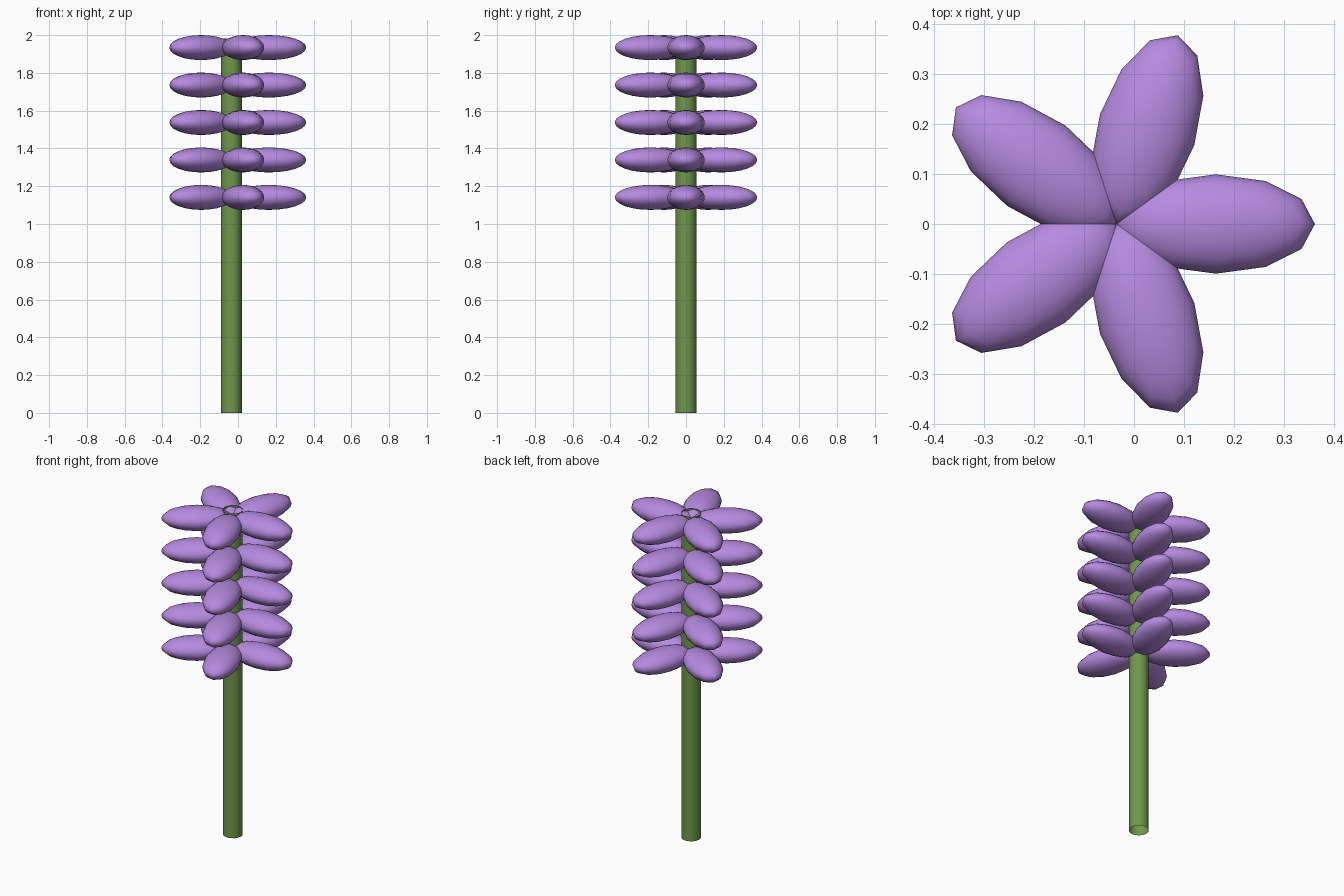
import bpy, bmesh, math
from mathutils import Matrix

if "Cube" in bpy.data.objects:
    bpy.data.objects.remove(bpy.data.objects["Cube"])

CX = -0.035            # stem axis
STEM_R, STEM_H = 0.055, 1.983
LENGTH, WIDTH, THICK = 0.1983, 0.0992, 0.0661   # petal half sizes
TOP, STEP = 1.934, 0.1983


def material(name, rgb):
    m = bpy.data.materials.new(name)
    m.diffuse_color = (*rgb, 1)
    m.use_nodes = True
    m.node_tree.nodes["Principled BSDF"].inputs["Base Color"].default_value = m.diffuse_color
    return m


def finish(bm, name, mat):
    me = bpy.data.meshes.new(name)
    bm.to_mesh(me)
    bm.free()
    me.materials.append(mat)
    for p in me.polygons:
        p.use_smooth = True
    ob = bpy.data.objects.new(name, me)
    bpy.context.collection.objects.link(ob)
    return ob


green = material("stem green", (0.16, 0.31, 0.07))
purple = material("petal purple", (0.47, 0.255, 0.75))

# stem: open tube
bm = bmesh.new()
bmesh.ops.create_cone(bm, cap_ends=False, segments=16, radius1=STEM_R, radius2=STEM_R,
                      depth=STEM_H, matrix=Matrix.Translation((CX, 0, STEM_H / 2)))
finish(bm, "stem", green)

# whorls: five ellipsoid petals meeting on the stem axis
for level in range(5):
    bm = bmesh.new()
    for i in range(5):
        place = (Matrix.Translation((CX, 0, TOP - level * STEP))
                 @ Matrix.Rotation(i * math.tau / 5, 4, 'Z')
                 @ Matrix.Translation((LENGTH, 0, 0))
                 @ Matrix.Diagonal((LENGTH, WIDTH, THICK, 1)))
        bmesh.ops.create_uvsphere(bm, u_segments=12, v_segments=12, radius=1, matrix=place)
    finish(bm, f"petal_whorl_{level + 1}", purple)
